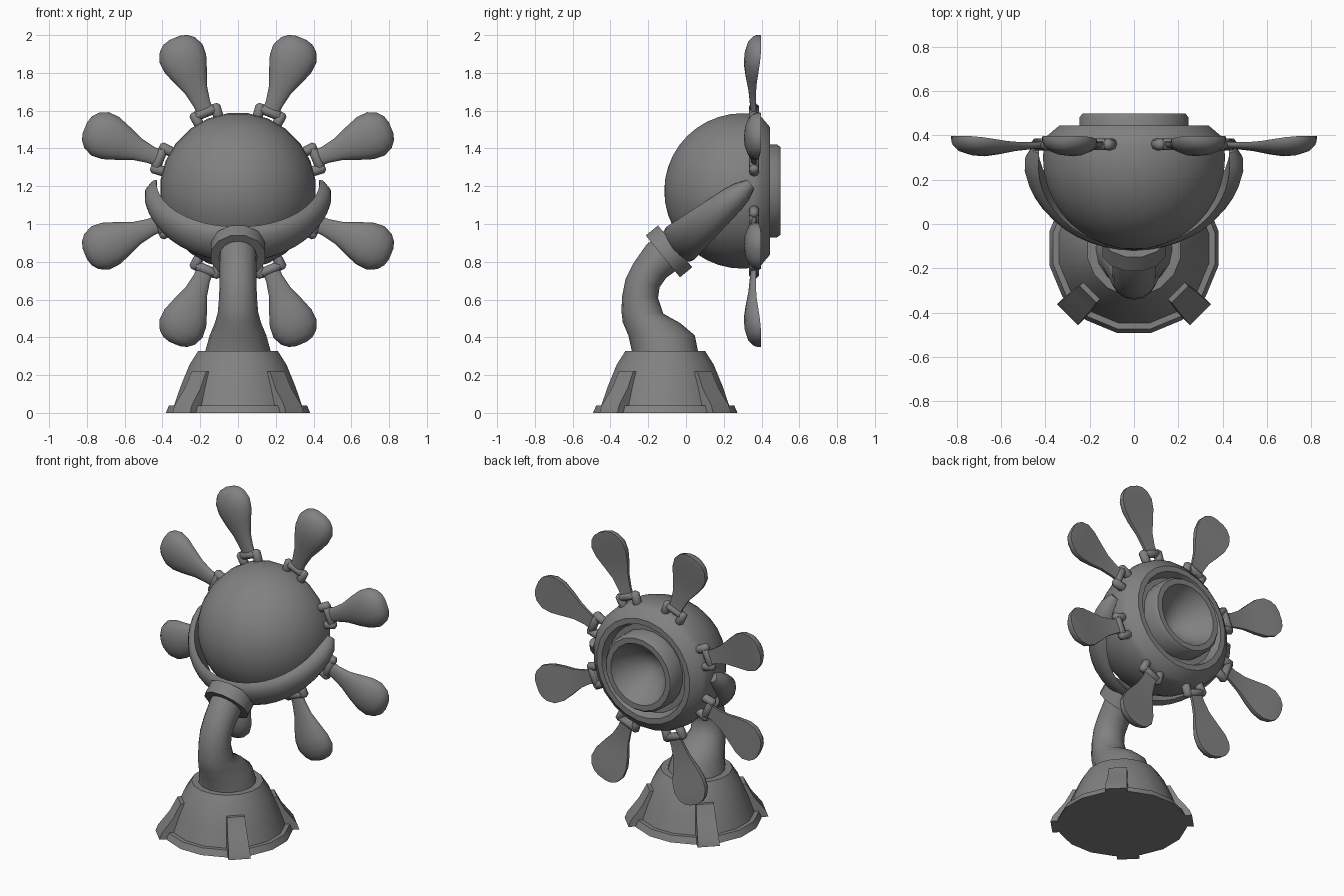
import bpy, bmesh
from math import sin, cos, pi, radians
from mathutils import Vector, Matrix

cube = bpy.data.objects.get("Cube")
if cube:
    bpy.data.objects.remove(cube)

grey = bpy.data.materials.new("mid_grey")
grey.use_nodes = True
COLOUR = (0.22, 0.22, 0.22, 1)
grey.diffuse_color = COLOUR
grey.node_tree.nodes["Principled BSDF"].inputs["Base Color"].default_value = COLOUR

HEAD = Vector((0, 0.3, 1.175))
BASE_Y = -0.11


def finish(name, bm, angle=38):
    bmesh.ops.remove_doubles(bm, verts=bm.verts, dist=0.0005)
    bmesh.ops.recalc_face_normals(bm, faces=bm.faces)
    mesh = bpy.data.meshes.new(name)
    bm.to_mesh(mesh)
    bm.free()
    mesh.materials.append(grey)
    ob = bpy.data.objects.new(name, mesh)
    bpy.context.collection.objects.link(ob)
    bpy.ops.object.select_all(action='DESELECT')
    ob.select_set(True)
    bpy.context.view_layer.objects.active = ob
    bpy.ops.object.shade_smooth_by_angle(angle=radians(angle))
    return ob


def loft(bm, rings, capped=True):
    loops = [[bm.verts.new(p) for p in ring] for ring in rings]
    n = len(loops[0])
    for a, b in zip(loops, loops[1:]):
        for i in range(n):
            j = (i + 1) % n
            bm.faces.new((a[i], a[j], b[j], b[i]))
    if capped:
        bm.faces.new(loops[0])
        bm.faces.new(loops[-1])


def lathe(name, profile, sides, matrix, closed=False, angle=38):
    """Turn (radius, height) points about local z, then place with matrix."""
    bm = bmesh.new()
    pts = profile + profile[:1] if closed else profile
    verts = [bm.verts.new((r, 0, h)) for r, h in pts]
    edges = [bm.edges.new(pair) for pair in zip(verts, verts[1:])]
    bmesh.ops.spin(bm, geom=verts + edges, cent=(0, 0, 0), axis=(0, 0, 1),
                   angle=2 * pi, steps=sides)
    turn = Matrix.Rotation(pi / sides, 4, 'Z')
    bmesh.ops.transform(bm, matrix=matrix @ turn, verts=bm.verts)
    return finish(name, bm, angle)


# Flared base with a low rim
lathe("base", [(0, 0), (0.39, 0), (0.372, 0.04), (0.345, 0.04), (0.31, 0.14),
               (0.262, 0.255), (0.215, 0.328), (0, 0.328)],
      16, Matrix.Translation((0, BASE_Y, 0)))

# Four sloping feet on the diagonals
for k, side in enumerate(("back_left", "back_right", "front_right", "front_left")):
    bm = bmesh.new()
    outline = [(0.2, 0), (0.425, 0), (0.41, 0.04), (0.34, 0.13), (0.293, 0.22), (0.2, 0.22)]
    loft(bm, [[(r, s * (0.067 - 0.06 * z), z) for r, z in outline] for s in (-1, 1)])
    place = Matrix.Translation((0, BASE_Y, 0)) @ Matrix.Rotation(pi / 4 + k * pi / 2, 4, 'Z')
    bmesh.ops.transform(bm, matrix=place, verts=bm.verts)
    finish("foot_" + side, bm, 20)

# Bent neck: each section runs from an outer (y, z) to an inner (y, z) edge
sections = [((-0.285, 0.32), (0.065, 0.32), 0.175), ((-0.305, 0.41), (0.047, 0.41), 0.15),
            ((-0.335, 0.48), (-0.03, 0.475), 0.122), ((-0.342, 0.54), (-0.12, 0.525), 0.107),
            ((-0.338, 0.62), (-0.148, 0.61), 0.1), ((-0.32, 0.71), (-0.14, 0.665), 0.098),
            ((-0.28, 0.79), (-0.105, 0.715), 0.098), ((-0.21, 0.89), (-0.05, 0.755), 0.1),
            ((-0.14, 0.95), (-0.01, 0.79), 0.1)]
bm = bmesh.new()
rings = []
for a, b, rx in sections:
    a, b = Vector((0, *a)), Vector((0, *b))
    mid, half = (a + b) / 2, (b - a) / 2
    rings.append([mid + half * cos(t) + Vector((rx * sin(t), 0, 0))
                  for t in (i * pi / 8 for i in range(16))])
loft(bm, rings)
finish("neck", bm, 45)

# Collar joining the neck to the yoke
tilt = Vector((0, 0.77, 0.63)).to_track_quat('Z', 'X').to_matrix().to_4x4()
lathe("collar", [(0.1, -0.042), (0.148, -0.042), (0.148, 0.042), (0.1, 0.042)],
      12, Matrix.Translation((0, -0.09, 0.855)) @ tilt, closed=True)

# Tapered half-ring yoke, flat inside and rounded outside
down = Vector((0, -cos(radians(40)), -sin(radians(40))))
across = Vector((0, down.z, -down.y))
bm = bmesh.new()
rings = []
steps = 24
for i in range(steps + 1):
    t = radians(-97 + 194 * i / steps)
    end = min(i, steps - i)
    shrink = (0.5, 0.9)[end] if end < 2 else 1
    half = (0.062 + 0.052 * max(cos(t), 0)) * shrink
    out = Vector((sin(t), 0, 0)) + down * cos(t)
    rings.append([HEAD + out * (0.432 + 0.068 * shrink * sin(a)) + across * half * cos(a)
                  for a in (j * pi / 8 for j in range(9))])
loft(bm, rings)
finish("yoke", bm, 45)

# Round head with a bevelled back rim and a recess
to_back = Matrix.Translation(HEAD) @ Matrix.Rotation(-pi / 2, 4, 'X')
ball = [(0.415 * sin(a), -0.415 * cos(a)) for a in (i * pi / 20 for i in range(11))]
ball[0] = (0, -0.415)
lathe("head", ball + [(0.41, 0.06), (0.4, 0.095), (0.34, 0.145), (0.305, 0.145),
                      (0.285, 0.09), (0, 0.09)][:5] + [(0.2, 0.09)], 24, to_back)

# Raised speaker ring with a deep cone
lathe("speaker", [(0.25, 0.07), (0.25, 0.18), (0.235, 0.2), (0.2, 0.2), (0.185, 0.165),
                  (0.12, 0.08), (0.05, 0.03), (0, 0.02)], 20, to_back)

# Eight petals, each held by a small clasp
petal = [(0.43, 0.045, 0.345, 0.375), (0.5, 0.046, 0.338, 0.37), (0.58, 0.062, 0.33, 0.37),
         (0.66, 0.095, 0.315, 0.375), (0.73, 0.12, 0.306, 0.384), (0.79, 0.124, 0.31, 0.392),
         (0.84, 0.1, 0.325, 0.397), (0.866, 0.068, 0.345, 0.398), (0.877, 0.03, 0.37, 0.398)]


def rod(bm, a, b, r):
    """Capsule-like rod with rounded ends."""
    a, b = Vector(a), Vector(b)
    turn = (b - a).to_track_quat('Z', 'X')
    d = (b - a).normalized()
    ends = [(a, 0, 0.45), (a + d * r * 0.5, 0, 1), (b - d * r * 0.5, 0, 1), (b, 0, 0.45)]
    loft(bm, [[p + turn @ Vector((r * s * cos(t), r * s * sin(t), 0))
               for t in (i * pi / 4 for i in range(8))] for p, _, s in ends])


for k in range(8):
    around = (Matrix.Translation((0, 0, HEAD.z))
              @ Matrix.Rotation(radians(22.5 + 45 * k), 4, 'Y'))
    bm = bmesh.new()
    rings = []
    for r, w, front, back in petal:
        edge = back - 0.012
        ring = [(w * cos(a), edge - (edge - front) * sin(a), r)
                for a in (i * pi / 8 for i in range(9))]
        rings.append(ring + [(-w * 0.98, back, r), (w * 0.98, back, r)])
    loft(bm, rings)
    bmesh.ops.transform(bm, matrix=around, verts=bm.verts)
    finish(f"petal_{k + 1}", bm, 45)

    bm = bmesh.new()
    rod(bm, (-0.07, 0.36, 0.45), (0.07, 0.36, 0.45), 0.026)
    for s in (-1, 1):
        rod(bm, (s * 0.052, 0.36, 0.37), (s * 0.062, 0.36, 0.475), 0.027)
    bmesh.ops.transform(bm, matrix=around, verts=bm.verts)
    finish(f"clasp_{k + 1}", bm, 50)
